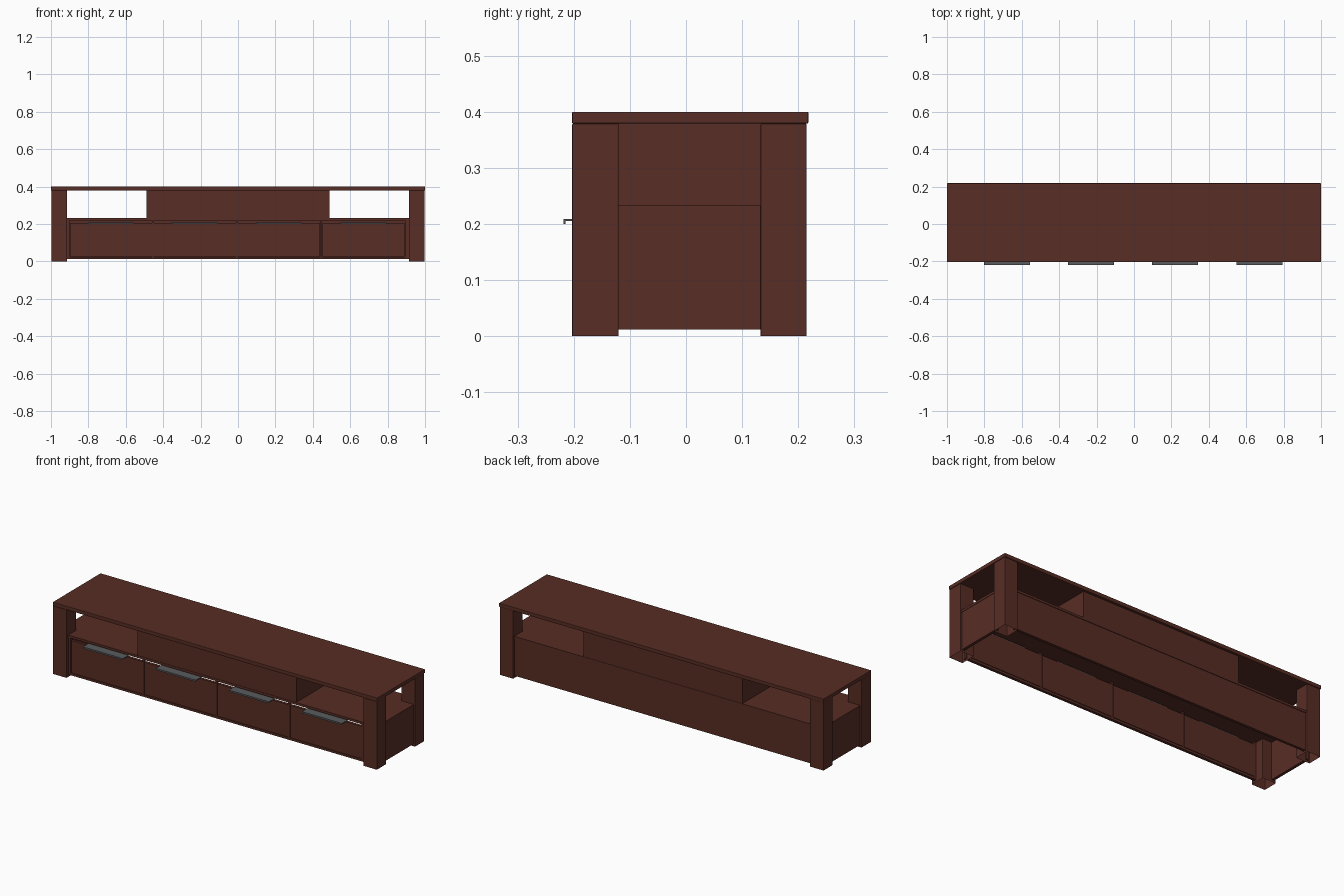
import bpy, bmesh

if "Cube" in bpy.data.objects:
    bpy.data.objects.remove(bpy.data.objects["Cube"])


def material(name, rgb):
    m = bpy.data.materials.new(name)
    m.diffuse_color = (*rgb, 1)
    m.use_nodes = True
    m.node_tree.nodes["Principled BSDF"].inputs["Base Color"].default_value = m.diffuse_color
    return m


WOOD = material("dark red wood", (0.098, 0.026, 0.018))
METAL = material("grey metal", (0.10, 0.105, 0.11))


def box(name, x, y, z, mat=WOOD, bevel=0.0, open_bottom=False):
    """Box from (min, max) ranges, optionally bevelled or open underneath."""
    bm = bmesh.new()
    bmesh.ops.create_cube(bm, size=1)
    for v in bm.verts:
        v.co = [r[0] + (c + 0.5) * (r[1] - r[0]) for c, r in zip(v.co, (x, y, z))]
    if open_bottom:
        low = [f for f in bm.faces if f.normal.z < -0.5]
        bmesh.ops.delete(bm, geom=low, context='FACES')
    me = bpy.data.meshes.new(name)
    bm.to_mesh(me)
    bm.free()
    me.materials.append(mat)
    ob = bpy.data.objects.new(name, me)
    bpy.context.collection.objects.link(ob)
    if bevel:
        b = ob.modifiers.new("soft edges", 'BEVEL')
        b.width = bevel
        b.segments = 2
    return ob


# Table top
box("table_top", (-1, 1), (-0.203, 0.218), (0.379, 0.40), bevel=0.002)

# Four hollow legs and the two side panels between them
for s, side in ((-1, "left"), (1, "right")):
    xs = sorted((s * 0.915, s * 0.998))
    for ys, end in (((-0.203, -0.12), "front"), ((0.133, 0.215), "back")):
        box(f"{side}_{end}_leg", xs, ys, (0, 0.379), bevel=0.002, open_bottom=True)
    box(f"{side}_panel", sorted((s * 0.972, s * 0.988)), (-0.13, 0.14), (0.012, 0.22))
    # Shelf extension reaching out between the legs
    box(f"{side}_shelf_end", sorted((s * 0.91, s * 0.99)), (-0.125, 0.138), (0.22, 0.233))

# Shelf, closed centre block and back panel
box("shelf", (-0.92, 0.92), (-0.188, 0.206), (0.22, 0.233))
box("centre_block", (-0.49, 0.49), (-0.186, 0.204), (0.233, 0.379))
box("back_panel", (-0.92, 0.92), (0.188, 0.203), (0.012, 0.22))

# Front frame
F = (-0.186, -0.170)
box("bottom_rail", (-0.92, 0.92), F, (0.012, 0.024))
box("left_stile", (-0.92, -0.902), F, (0.012, 0.22))
box("right_stile", (0.892, 0.92), F, (0.012, 0.22))
for i in range(3):
    x = -0.455 + i * 0.45
    box("drawer_divider", (x - 0.005, x + 0.005), F, (0.024, 0.22))

# Drawers with angled strip handles along their top edge
for i in range(4):
    c = -0.68 + i * 0.45
    box("drawer_front", (c - 0.219, c + 0.219), (-0.183, -0.168), (0.025, 0.205))
    box("handle_plate", (c - 0.123, c + 0.123), (-0.218, -0.168), (0.205, 0.209), METAL)
    box("handle_lip", (c - 0.123, c + 0.123), (-0.218, -0.215), (0.200, 0.206), METAL)
